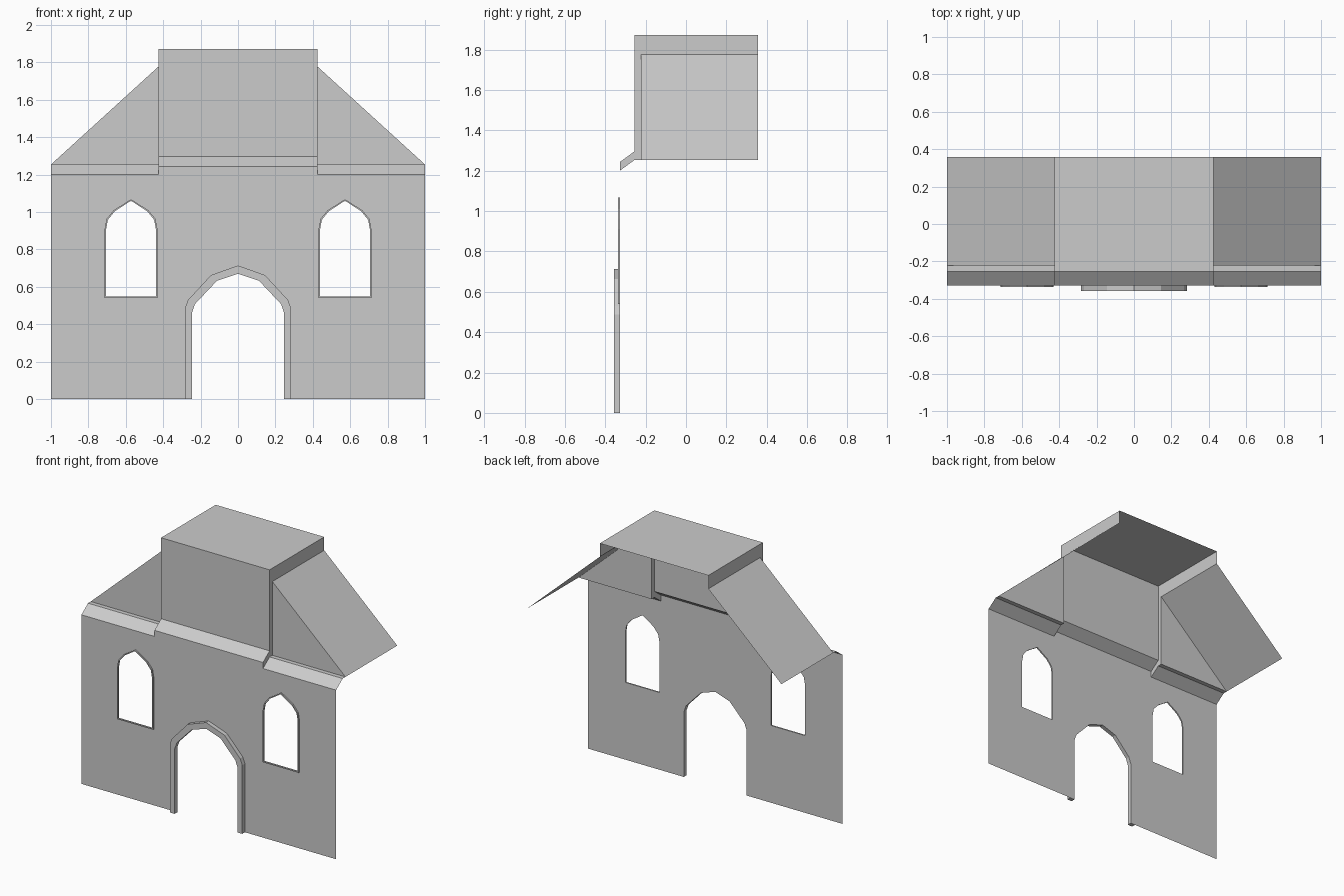
import bpy, bmesh
from mathutils import Vector

cube = bpy.data.objects.get("Cube")
if cube:
    bpy.data.objects.remove(cube, do_unlink=True)

stone = bpy.data.materials.new("grey_stone")
stone.use_nodes = True
grey = (0.6, 0.6, 0.6, 1)
stone.diffuse_color = grey
stone.node_tree.nodes["Principled BSDF"].inputs["Base Color"].default_value = grey

# Main depths, widths and heights
WALL, LEDGE, GABLE, BACK = -0.328, -0.254, -0.223, 0.358
MID = 0.426                 # half width of the raised centre
SIDE_Z, MID_Z = 1.2, 1.243  # wall tops
RISE = 0.054                # ledge height
EAVE, RIDGE, TOP = SIDE_Z + RISE, 1.777, 1.872


def finish(name, bm):
    mesh = bpy.data.meshes.new(name)
    bm.to_mesh(mesh)
    bm.free()
    mesh.materials.append(stone)
    obj = bpy.data.objects.new(name, mesh)
    bpy.context.collection.objects.link(obj)
    return obj


def sheet(name, polygons, facing):
    """Flat panels, each turned towards the facing direction."""
    bm = bmesh.new()
    for points in polygons:
        face = bm.faces.new([bm.verts.new(p) for p in points])
        face.normal_update()
        if face.normal.dot(Vector(facing)) < 0:
            face.normal_flip()
    bmesh.ops.remove_doubles(bm, verts=bm.verts, dist=0.0001)
    return finish(name, bm)


def mirrored(half):
    """Full outline from its right half, which ends on the centre line."""
    return half + [(-x, z) for x, z in reversed(half[:-1])]


def band(name, outer, inner, front, closed, shift=0):
    """Solid frame between two outlines, standing proud of the wall."""
    bm = bmesh.new()
    rings = [[bm.verts.new((x + shift, y, z)) for x, z in line]
             for line, y in ((outer, front), (inner, front), (inner, WALL), (outer, WALL))]
    count = len(outer)
    for i in range(count if closed else count - 1):
        j = (i + 1) % count
        for a, b in zip(rings, rings[1:] + rings[:1]):
            bm.faces.new((a[i], a[j], b[j], b[i]))
    if not closed:
        for end in (0, -1):
            bm.faces.new([ring[end] for ring in rings])
    bmesh.ops.recalc_face_normals(bm, faces=bm.faces)
    return finish(name, bm)


# Opening outlines
arch_outer = mirrored([(0.284, 0), (0.284, 0.487), (0.267, 0.53), (0.144, 0.663), (0, 0.714)])
arch_inner = mirrored([(0.247, 0), (0.247, 0.46), (0.23, 0.508), (0.113, 0.632), (0, 0.67)])
SILL, WIN_X = 0.54, 0.572
window = mirrored([(0.141, SILL), (0.141, 0.91), (0.131, 0.963), (0.092, 1.01), (0, 1.068)])
window_inner = [(x * 0.945, SILL + 0.008 + (z - SILL) * 0.97) for x, z in window]

# Front wall with doorway and window openings
outline = [(-1, 0), (-1, SIDE_Z), (-MID, SIDE_Z), (-MID, MID_Z),
           (MID, MID_Z), (MID, SIDE_Z), (1, SIDE_Z), (1, 0)] + arch_outer
loops = [outline] + [[(x + s * WIN_X, z) for x, z in window] for s in (-1, 1)]
bm = bmesh.new()
for loop in loops:
    verts = [bm.verts.new((x, WALL, z)) for x, z in loop]
    for a, b in zip(verts, verts[1:] + verts[:1]):
        bm.edges.new((a, b))
bmesh.ops.triangle_fill(bm, edges=bm.edges[:], use_beauty=True, normal=(0, -1, 0))
for face in bm.faces:
    face.normal_update()
    if face.normal.y > 0:
        face.normal_flip()
bmesh.ops.dissolve_limit(bm, angle_limit=0.01, verts=bm.verts[:], edges=bm.edges[:])
finish("front_wall", bm)

# Door and window frames
band("door_frame", arch_outer, arch_inner, -BACK, False)
for s, side in ((1, "left"), (-1, "right")):
    band(side + "_window_frame", window, window_inner, WALL - 0.01, True, s * WIN_X)

# Raised centre: sloped ledge, front panel and flat top
sheet("centre_ledge", [[(-MID, WALL, MID_Z), (MID, WALL, MID_Z),
                        (MID, LEDGE, MID_Z + RISE), (-MID, LEDGE, MID_Z + RISE)]], (0, -1, 1))
sheet("centre_panel", [[(-MID, LEDGE, MID_Z + RISE), (MID, LEDGE, MID_Z + RISE),
                        (MID, LEDGE, TOP), (-MID, LEDGE, TOP)]], (0, -1, 0))
sheet("flat_top", [[(-MID, LEDGE, TOP), (MID, LEDGE, TOP),
                    (MID, BACK, TOP), (-MID, BACK, TOP)]], (0, 0, 1))

# Side bays: ledge, gable, sloping roof and the cheeks of the raised centre
for s, side in ((1, "left"), (-1, "right")):
    m = s * MID
    sheet(side + "_ledge", [
        [(m, WALL, SIDE_Z), (s, WALL, SIDE_Z), (s, LEDGE, EAVE), (m, LEDGE, EAVE)],
        [(m, LEDGE, EAVE), (s, LEDGE, EAVE), (s, GABLE, EAVE), (m, GABLE, EAVE)]], (0, -1, 1))
    sheet(side + "_gable", [
        [(m, GABLE, EAVE), (s, GABLE, EAVE), (m, GABLE, RIDGE)]], (0, -1, 0))
    sheet(side + "_roof", [
        [(m, GABLE, RIDGE), (s, GABLE, EAVE), (s, BACK, EAVE), (m, BACK, RIDGE)]], (s, 0, 1))
    sheet(side + "_cheek", [
        [(m, WALL, SIDE_Z), (m, LEDGE, EAVE), (m, LEDGE, MID_Z + RISE), (m, WALL, MID_Z)],
        [(m, LEDGE, EAVE), (m, GABLE, EAVE), (m, GABLE, RIDGE), (m, LEDGE, RIDGE)],
        [(m, LEDGE, RIDGE), (m, BACK, RIDGE), (m, BACK, TOP), (m, LEDGE, TOP)]], (s, 0, 0))
